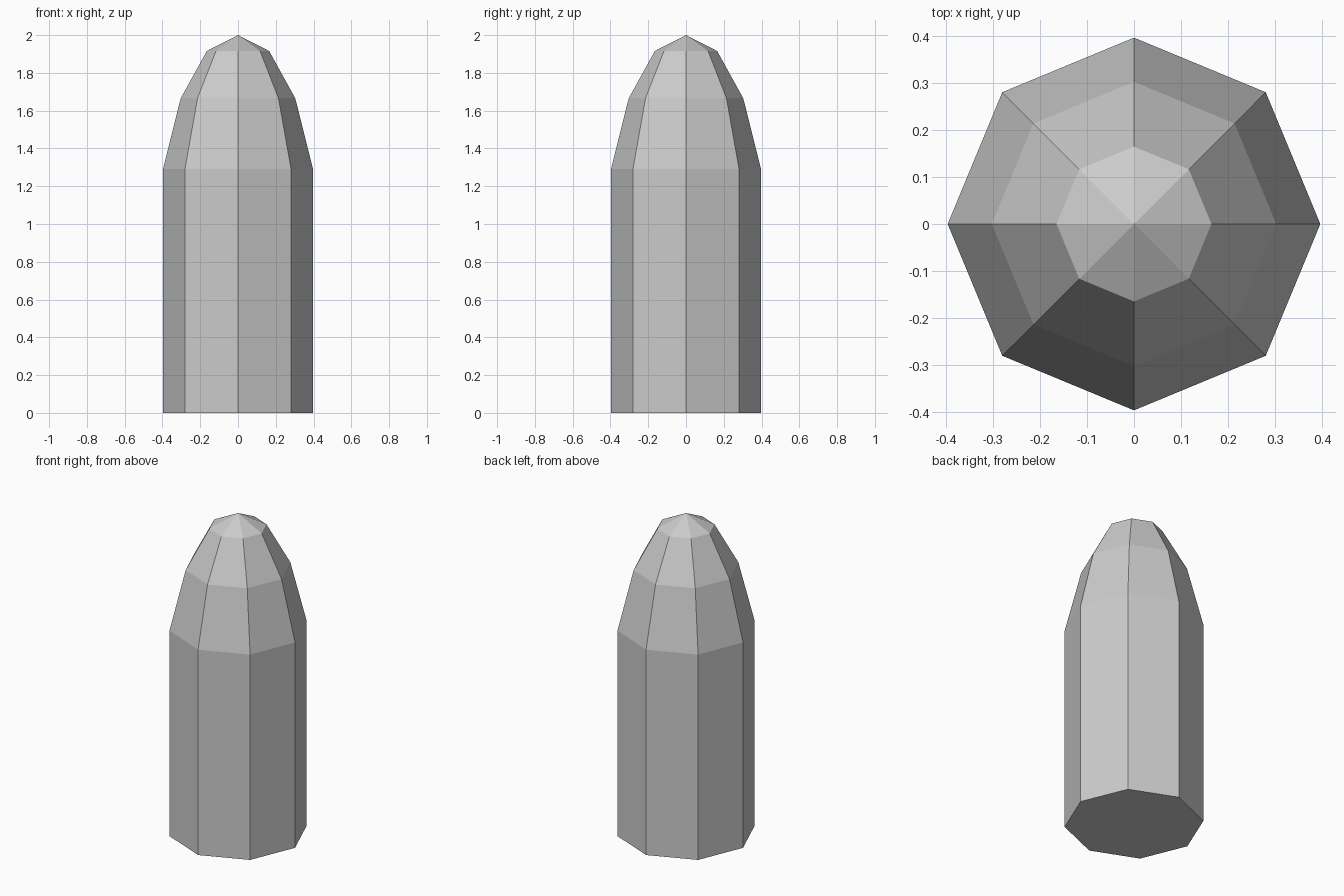
import bpy, bmesh
from math import cos, sin, tau

if "Cube" in bpy.data.objects:
    bpy.data.objects.remove(bpy.data.objects["Cube"])

SIDES = 8
PROFILE = [(0.397, 0.0), (0.397, 1.292), (0.303, 1.666), (0.165, 1.916)]  # radius, height
TIP = 2.0

bm = bmesh.new()

# Octagonal rings from base to nose
rings = [[bm.verts.new((r * cos(tau * i / SIDES), r * sin(tau * i / SIDES), z))
          for i in range(SIDES)] for r, z in PROFILE]
apex = bm.verts.new((0, 0, TIP))

# Straight body and tapering nose walls
for low, high in zip(rings, rings[1:]):
    for i in range(SIDES):
        j = (i + 1) % SIDES
        bm.faces.new((low[i], low[j], high[j], high[i]))

# Pointed cap and flat base
for i in range(SIDES):
    bm.faces.new((rings[-1][i], rings[-1][(i + 1) % SIDES], apex))
bm.faces.new(rings[0][::-1])

mesh = bpy.data.meshes.new("bullet_body")
bm.to_mesh(mesh)
bm.free()
bpy.context.collection.objects.link(bpy.data.objects.new("bullet_body", mesh))
